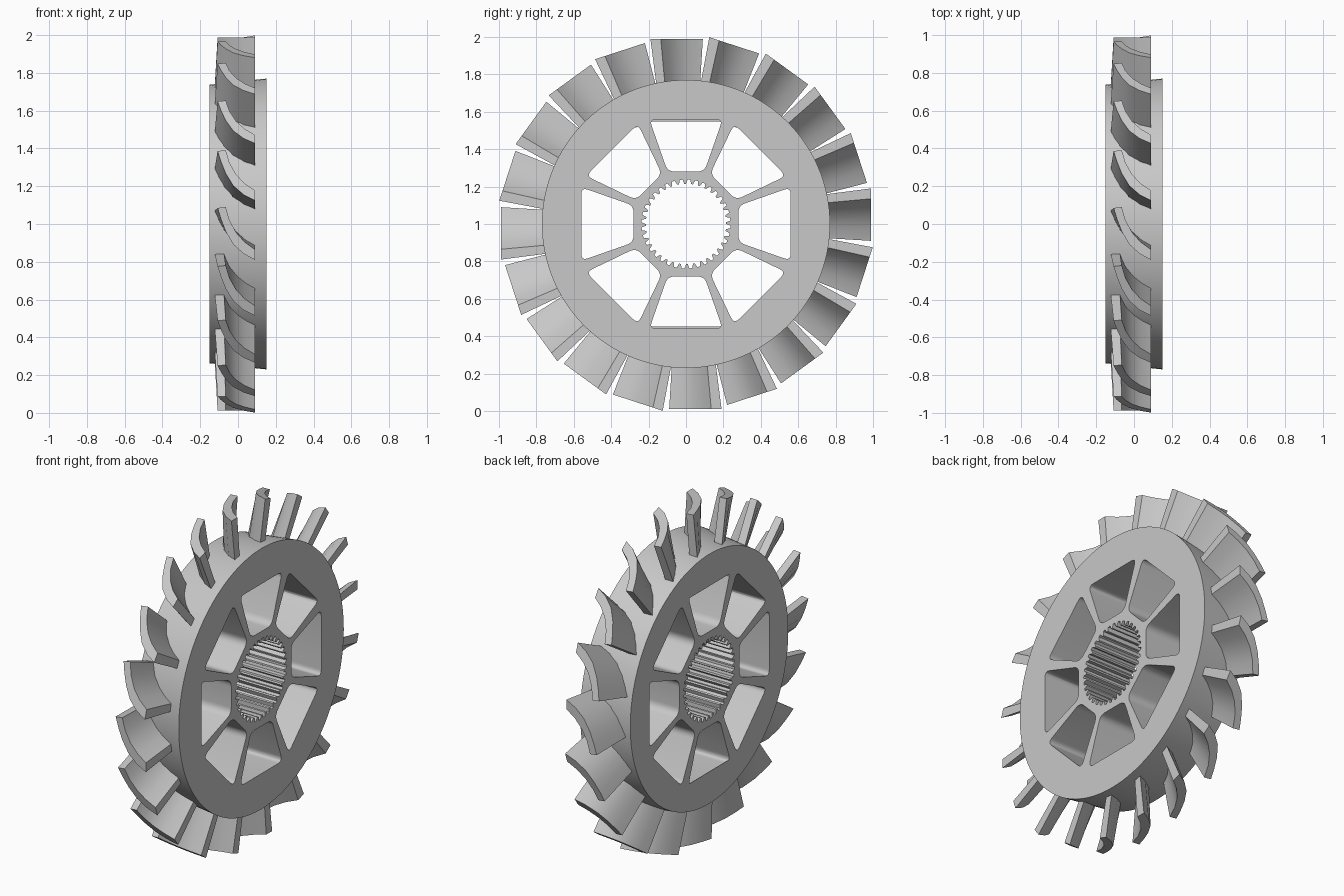
import bpy, bmesh, math
from mathutils import Vector, Matrix

cube = bpy.data.objects.get("Cube")
if cube:
    bpy.data.objects.remove(cube, do_unlink=True)

BLADES, WINDOWS, TEETH = 20, 8, 36
HALF = 0.152
CENTRE = Matrix.Translation((0, 0, 1))

grey = bpy.data.materials.new("plain grey")
grey.use_nodes = True
colour = (0.58, 0.58, 0.58, 1)
grey.diffuse_color = colour
grey.node_tree.nodes["Principled BSDF"].inputs["Base Color"].default_value = colour


def polar(r, a):
    return Vector((r * math.cos(a), r * math.sin(a)))


def rounded(corners, radius, steps=6):
    """Replace each corner of a polygon by a small curve."""
    out = []
    for i, c in enumerate(corners):
        a = c + (corners[i - 1] - c).normalized() * radius
        b = c + (corners[(i + 1) % len(corners)] - c).normalized() * radius
        for k in range(steps + 1):
            t = k / steps
            out.append(a * (1 - t) ** 2 + c * 2 * t * (1 - t) + b * t ** 2)
    return out


def smooth(obj, angle):
    bpy.ops.object.select_all(action='DESELECT')
    obj.select_set(True)
    bpy.context.view_layer.objects.active = obj
    bpy.ops.object.shade_smooth_by_angle(angle=math.radians(angle))


# Wheel outline: rim, toothed bore and spoke windows
loops = [[polar(0.77, math.tau * i / 120) for i in range(120)]]
pitch = math.tau / TEETH
loops.append([polar(r, pitch * (i + f)) for i in range(TEETH)
              for r, f in ((0.215, 0), (0.215, 0.25), (0.238, 0.45), (0.238, 0.8))])
window = rounded([Vector(p) for p in
                  ((0.28, -0.098), (0.56, -0.196), (0.56, 0.196), (0.28, 0.098))], 0.038)
for i in range(WINDOWS):
    turn = Matrix.Rotation(math.tau * i / WINDOWS, 2)
    loops.append([turn @ p for p in window])

curve = bpy.data.curves.new("wheel_outline", 'CURVE')
curve.dimensions = '2D'
curve.fill_mode = 'BOTH'
curve.extrude = HALF
for loop in loops:
    spline = curve.splines.new('POLY')
    spline.points.add(len(loop) - 1)
    spline.use_cyclic_u = True
    for point, p in zip(spline.points, loop):
        point.co = (p.x, p.y, 0, 1)

# Wheel body: solid outline with the rim tapered toward one side
outline = bpy.data.objects.new("wheel_outline", curve)
bpy.context.collection.objects.link(outline)
graph = bpy.context.evaluated_depsgraph_get()
mesh = bpy.data.meshes.new_from_object(outline.evaluated_get(graph))
bpy.data.objects.remove(outline, do_unlink=True)

bm = bmesh.new()
bm.from_mesh(mesh)
bmesh.ops.remove_doubles(bm, verts=bm.verts, dist=0.0005)
for v in bm.verts:
    if v.co.xy.length > 0.7 and v.co.z < 0:
        v.co.xy *= 0.737 / 0.77
    v.co = v.co.zxy  # lay the axle along x
bmesh.ops.recalc_face_normals(bm, faces=bm.faces)
bm.to_mesh(mesh)
bm.free()
mesh.materials.clear()
mesh.materials.append(grey)
wheel = bpy.data.objects.new("wheel", mesh)
wheel.matrix_world = CENTRE
bpy.context.collection.objects.link(wheel)
smooth(wheel, 25)

# Blade: curved section, narrower at the root, flat at the tip
section = [(-0.065, 0.09), (-0.045, 0.02), (-0.01, -0.045), (0.035, -0.095), (0.09, -0.135),
           (0.09, -0.19), (0.03, -0.158), (-0.025, -0.108), (-0.065, -0.04),
           (-0.09, 0.025), (-0.108, 0.085)]
bm = bmesh.new()
root = [bm.verts.new((x * 1.17 if x < 0 else x, t * 0.79, 0.68)) for x, t in section]
tip = [bm.verts.new((x, t, 0.988)) for x, t in section]
bm.faces.new(root)
bm.faces.new(tip)
for i in range(len(section)):
    bm.faces.new((root[i - 1], root[i], tip[i], tip[i - 1]))
bmesh.ops.recalc_face_normals(bm, faces=bm.faces)
blade_mesh = bpy.data.meshes.new("blade")
bm.to_mesh(blade_mesh)
bm.free()
blade_mesh.materials.append(grey)

# Ring of blades
for i in range(BLADES):
    blade = bpy.data.objects.new(f"blade_{i + 1}", blade_mesh)
    blade.matrix_world = CENTRE @ Matrix.Rotation(math.tau * i / BLADES, 4, 'X')
    bpy.context.collection.objects.link(blade)
    if i == 0:
        smooth(blade, 25)
